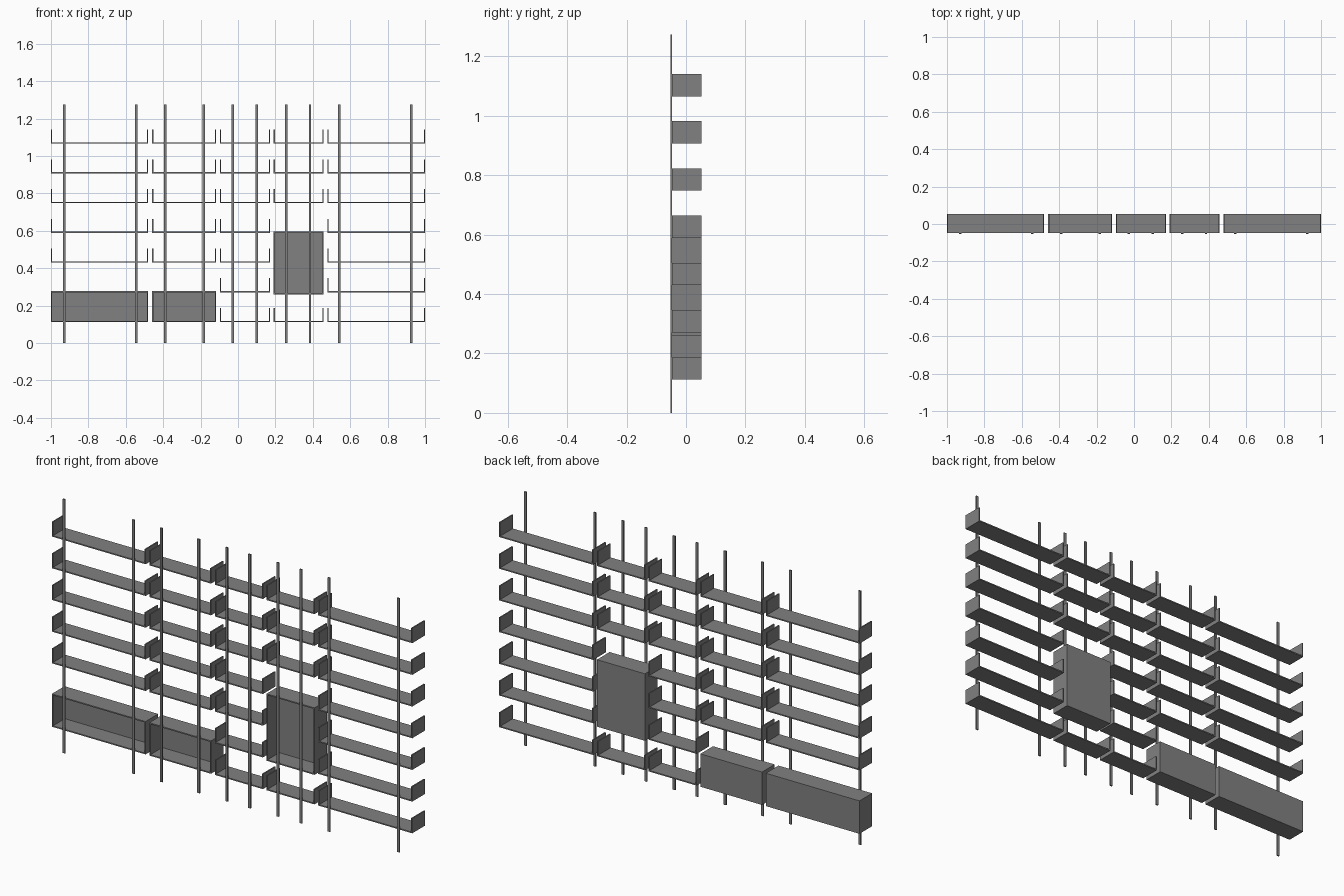
import bpy
import bmesh

if "Cube" in bpy.data.objects:
    bpy.data.objects.remove(bpy.data.objects["Cube"], do_unlink=True)

# One grey metal for everything
grey = bpy.data.materials.new("grey metal")
grey.use_nodes = True
colour = (0.22, 0.22, 0.22, 1)
grey.diffuse_color = colour
grey.node_tree.nodes["Principled BSDF"].inputs["Base Color"].default_value = colour

BACK, FRONT, POST_FRONT = 0.053, -0.047, -0.053
SHEET = 0.006          # sheet thickness
BASE, PITCH = 0.112, 0.159
LIP = 0.075            # height of the shelf ends


def make(name, boxes):
    """One object from a list of (low corner, high corner) boxes."""
    bm = bmesh.new()
    for low, high in boxes:
        verts = bmesh.ops.create_cube(bm, size=1)["verts"]
        for v in verts:
            v.co = [(a + b) / 2 + c * (b - a) for a, b, c in zip(low, high, v.co)]
    mesh = bpy.data.meshes.new(name)
    bm.to_mesh(mesh)
    bm.free()
    mesh.materials.append(grey)
    obj = bpy.data.objects.new(name, mesh)
    bpy.context.collection.objects.link(obj)


def panel(x0, x1, z0, z1, y0=FRONT, y1=BACK):
    return (x0, y0, z0), (x1, y1, z1)


def shelf(name, x0, x1, z):
    """Flat tray with an upright plate at each end."""
    make(name, [panel(x0, x1, z, z + SHEET),
                panel(x0, x0 + SHEET, z + SHEET, z + LIP),
                panel(x1 - SHEET, x1, z + SHEET, z + LIP)])


def cabinet(name, x0, x1, z0, z1):
    """Box with a back panel and an open front."""
    a, b = z0 + SHEET, z1 - SHEET
    make(name, [panel(x0, x1, z0, a), panel(x0, x1, b, z1),
                panel(x0, x0 + SHEET, a, b), panel(x1 - SHEET, x1, a, b),
                panel(x0 + SHEET, x1 - SHEET, a, b, BACK - SHEET, BACK)])


# Bays from -x to +x, with the shelf rows that cabinets replace
bays = [(-1.0, -0.48, (0, 1)), (-0.459, -0.117, (0, 1)), (-0.096, 0.171, ()),
        (0.191, 0.457, (1, 2, 3)), (0.478, 1.0, ())]
for n, (x0, x1, skipped) in enumerate(bays, 1):
    for row in range(7):
        if row not in skipped:
            shelf(f"shelf_bay{n}_row{row + 1}", x0, x1, BASE + PITCH * row)

# Open-fronted cabinets
cabinet("wide_cabinet", *bays[0][:2], BASE, 0.277)
cabinet("medium_cabinet", *bays[1][:2], BASE, 0.277)
cabinet("tall_cabinet", *bays[3][:2], 0.26, 0.596)

# Thin posts in front of the shelves, two per bay
posts = [-0.93, -0.545, -0.39, -0.183, -0.027, 0.1, 0.257, 0.385, 0.541, 0.926]
for n, x in enumerate(posts, 1):
    make(f"post_{n}", [panel(x - 0.0065, x + 0.0065, 0, 1.274, POST_FRONT, FRONT)])
